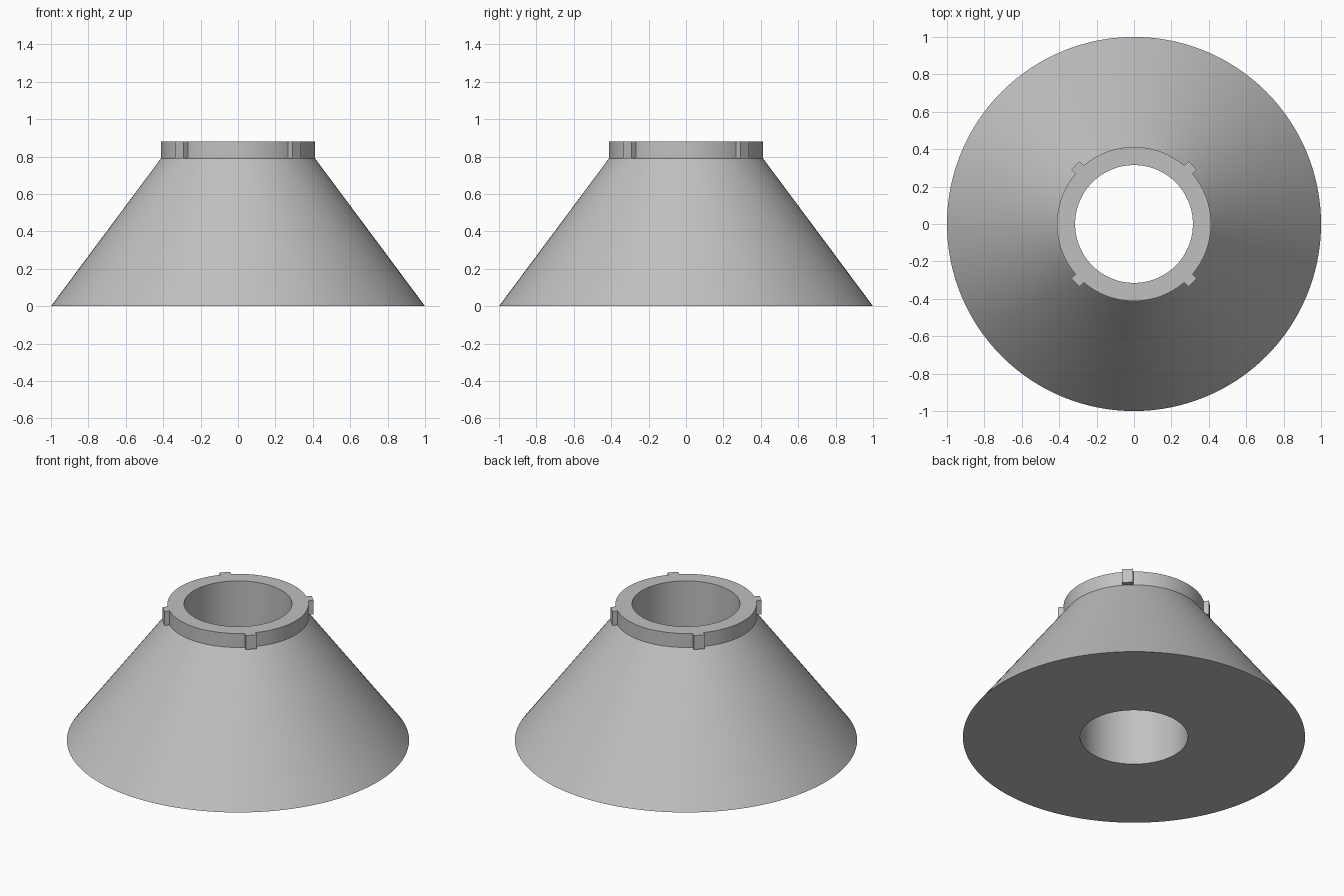
import bpy, bmesh, math
from mathutils import Matrix, Vector

SEGMENTS = 128
BORE, NECK, BASE = 0.315, 0.412, 1.0
SHOULDER, TOP = 0.79, 0.88

cube = bpy.data.objects.get("Cube")
if cube:
    bpy.data.objects.remove(cube, do_unlink=True)

grey = bpy.data.materials.new("light_grey")
grey.use_nodes = True
colour = (0.53, 0.53, 0.53, 1)
grey.diffuse_color = colour
grey.node_tree.nodes["Principled BSDF"].inputs["Base Color"].default_value = colour


def finish(bm, name):
    bmesh.ops.recalc_face_normals(bm, faces=bm.faces[:])
    mesh = bpy.data.meshes.new(name)
    bm.to_mesh(mesh)
    bm.free()
    mesh.materials.append(grey)
    obj = bpy.data.objects.new(name, mesh)
    bpy.context.collection.objects.link(obj)
    return obj


# Conical body with straight collar and bore, turned from one closed profile
bm = bmesh.new()
profile = [(BORE, 0), (BASE, 0), (NECK, SHOULDER), (NECK, TOP), (BORE, TOP)]
verts = [bm.verts.new((r, 0, z)) for r, z in profile]
edges = [bm.edges.new((v, verts[i - 1])) for i, v in enumerate(verts)]
bmesh.ops.spin(bm, geom=verts + edges, cent=(0, 0, 0), axis=(0, 0, 1),
               angle=math.tau, steps=SEGMENTS, use_merge=True)
bmesh.ops.remove_doubles(bm, verts=bm.verts[:], dist=0.0001)
body = finish(bm, "conical_body")
bpy.context.view_layer.objects.active = body
body.select_set(True)
bpy.ops.object.shade_smooth_by_angle(angle=math.radians(30))
body.select_set(False)

# Four locking tabs on the diagonals of the collar
inner, outer, width = 0.38, 0.443, 0.064
bm = bmesh.new()
for i in range(4):
    turn = Matrix.Rotation(math.radians(45 + 90 * i), 4, "Z")
    place = Matrix.Translation(((inner + outer) / 2, 0, (SHOULDER + TOP) / 2))
    size = Matrix.Diagonal(Vector((outer - inner, width, TOP - SHOULDER, 1)))
    bmesh.ops.create_cube(bm, size=1, matrix=turn @ place @ size)
finish(bm, "locking_tabs")
